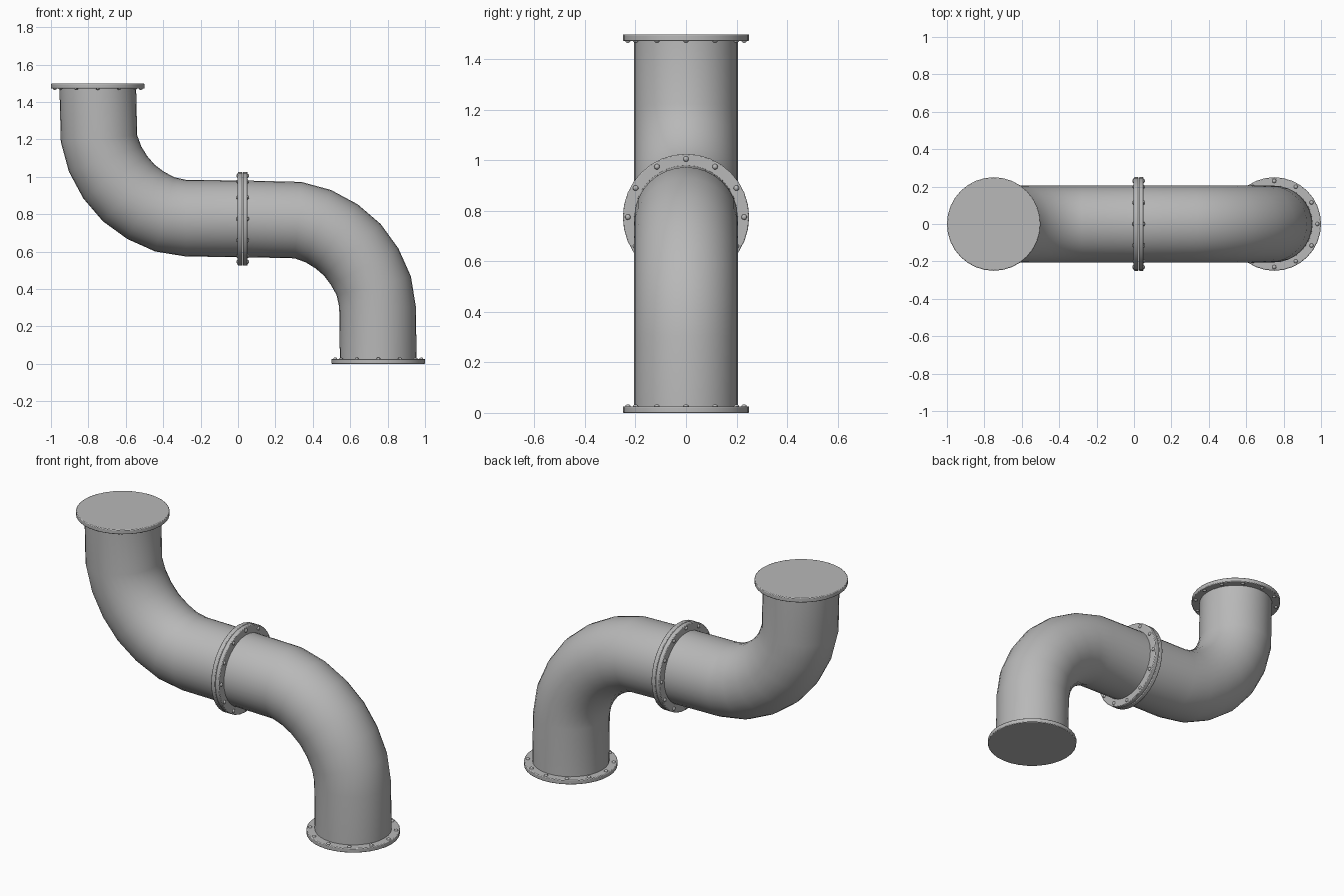
import bpy, bmesh, math
from mathutils import Vector, Matrix

if "Cube" in bpy.data.objects:
    bpy.data.objects.remove(bpy.data.objects["Cube"], do_unlink=True)

PIPE_R, FLANGE_R, FLANGE_T = 0.205, 0.25, 0.026
SIDES = 32

steel = bpy.data.materials.new("grey_metal")
steel.use_nodes = True
GREY = (0.48, 0.48, 0.48, 1)
steel.diffuse_color = GREY
steel.node_tree.nodes["Principled BSDF"].inputs["Base Color"].default_value = GREY


def finish(name, bm, angle):
    """Turn a bmesh into a smooth shaded object."""
    bmesh.ops.recalc_face_normals(bm, faces=bm.faces)
    mesh = bpy.data.meshes.new(name)
    bm.to_mesh(mesh)
    bm.free()
    mesh.materials.append(steel)
    obj = bpy.data.objects.new(name, mesh)
    bpy.context.collection.objects.link(obj)
    bpy.ops.object.select_all(action='DESELECT')
    obj.select_set(True)
    bpy.context.view_layer.objects.active = obj
    bpy.ops.object.shade_smooth_by_angle(angle=math.radians(angle))
    return obj


def elbow_path():
    """Centre points and outward directions of the bend, in x and z."""
    path = [(Vector((0.75, 0, 0.01)), 0)]
    for i in range(7):
        a = math.radians(85 * i / 6)
        r = 0.45 + 0.016 * math.cos(2 * a) ** 4
        path.append((Vector((0.28 + r * math.cos(a), 0, 0.305 + r * math.sin(a))), a))
    path.append((Vector((0.035, 0, 0.775)), math.pi / 2))
    return path


def elbow(name, place):
    bm = bmesh.new()
    rings = []
    for centre, a in elbow_path():
        out = Vector((math.cos(a), 0, math.sin(a)))
        ring = []
        for k in range(SIDES):
            t = math.tau * k / SIDES
            p = centre + PIPE_R * (math.cos(t) * out + math.sin(t) * Vector((0, 1, 0)))
            ring.append(bm.verts.new(place(p)))
        rings.append(ring)
    for r0, r1 in zip(rings, rings[1:]):
        for k in range(SIDES):
            n = (k + 1) % SIDES
            bm.faces.new((r0[k], r0[n], r1[n], r1[k]))
    finish(name, bm, 40)


def flange(name, base, direction):
    """Disc from its outer face at base, with a ring of bolts towards the pipe."""
    turn = Vector(direction).to_track_quat('Z', 'Y').to_matrix().to_4x4()
    frame = Matrix.Translation(base) @ turn
    bm = bmesh.new()
    bmesh.ops.create_cone(bm, cap_ends=True, segments=SIDES, radius1=FLANGE_R,
                          radius2=FLANGE_R, depth=FLANGE_T,
                          matrix=frame @ Matrix.Translation((0, 0, FLANGE_T / 2)))
    disc = finish(name, bm, 30)
    bevel = disc.modifiers.new("soft_rim", 'BEVEL')
    bevel.width = 0.004
    bevel.segments = 2
    # Twelve domed bolt heads
    bm = bmesh.new()
    for k in range(12):
        spot = (Matrix.Rotation(math.tau * k / 12, 4, 'Z')
                @ Matrix.Translation((0.23, 0, FLANGE_T))
                @ Matrix.Diagonal((1, 1, 0.7, 1)))
        bmesh.ops.create_uvsphere(bm, u_segments=10, v_segments=6, radius=0.011,
                                  matrix=frame @ spot)
    finish(name + "_bolts", bm, 60)


# Two equal bends, the upper one mirrored across the joint
elbow("lower_elbow", lambda p: p)
elbow("upper_elbow", lambda p: Vector((0.025 - p.z, p.y, 1.525 - p.x)))

# End plates and the bolted joint
flange("bottom_flange", (0.75, 0, 0), (0, 0, 1))
flange("top_flange", (-0.75, 0, 1.498), (0, 0, -1))
flange("joint_flange_right", (0.0245, 0, 0.775), (-1, 0, 0))
flange("joint_flange_left", (0.0255, 0, 0.775), (1, 0, 0))
